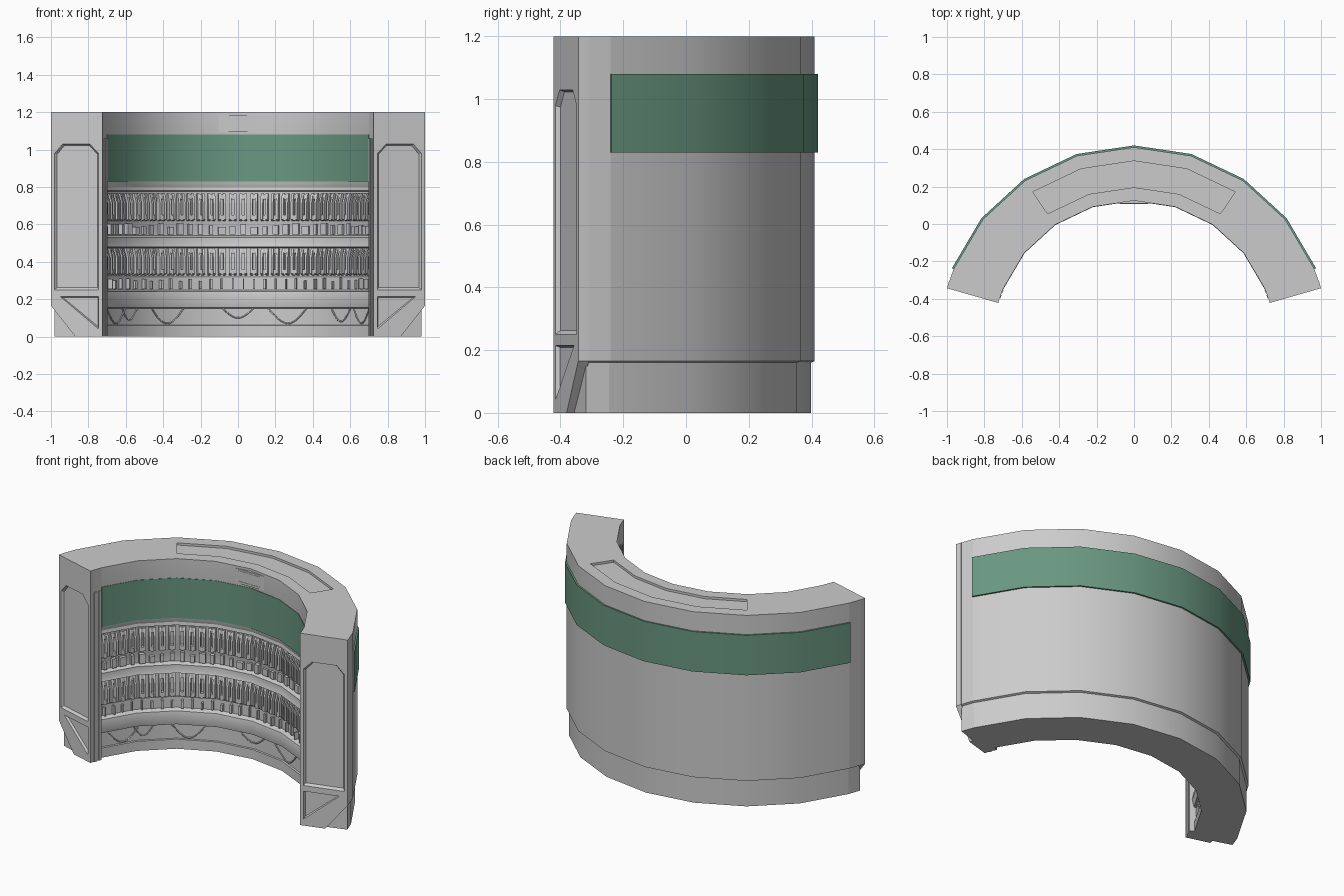
import bpy, bmesh, math, random
from mathutils import Vector

if "Cube" in bpy.data.objects:
    bpy.data.objects.remove(bpy.data.objects["Cube"])

random.seed(4)
CY = -0.63                    # centre of the arc in y
STEP, END = 17, 74            # facet angle, angle of the end faces
FACETS = [STEP * i for i in range(-4, 5)]


def pt(a, r, z):
    """Polar point; radius follows the flat facets of the wall."""
    if abs(a) < 68:
        half = STEP / 2
        r *= math.cos(math.radians(half)) / math.cos(math.radians(a % STEP - half))
    t = math.radians(a)
    return Vector((r * math.sin(t), CY + r * math.cos(t), z))


def loft(bm, rings):
    rings = [[bm.verts.new(p) for p in ring] for ring in rings]
    n = len(rings[0])
    for A, B in zip(rings, rings[1:]):
        for i in range(n):
            j = (i + 1) % n
            bm.faces.new((A[i], A[j], B[j], B[i]))
    bm.faces.new(rings[0][::-1])
    bm.faces.new(rings[-1])


def sweep(bm, profile, angles):
    loft(bm, [[pt(a, r, z) for r, z in profile] for a in angles])


def block(bm, a0, a1, r0, r1, z0, z1):
    sweep(bm, [(r0, z0), (r1, z0), (r1, z1), (r0, z1)], (a0, a1))


def finish(bm, name, color=None):
    bmesh.ops.recalc_face_normals(bm, faces=bm.faces[:])
    me = bpy.data.meshes.new(name)
    bm.to_mesh(me)
    bm.free()
    ob = bpy.data.objects.new(name, me)
    bpy.context.collection.objects.link(ob)
    if color:
        mat = bpy.data.materials.new(name)
        mat.diffuse_color = color
        mat.use_nodes = True
        mat.node_tree.nodes["Principled BSDF"].inputs["Base Color"].default_value = mat.diffuse_color
        me.materials.append(mat)
    return ob


def activate(ob):
    bpy.ops.object.select_all(action='DESELECT')
    ob.select_set(True)
    bpy.context.view_layer.objects.active = ob


def smooth(ob):
    activate(ob)
    bpy.ops.object.shade_smooth_by_angle(angle=math.radians(25))


def cut(ob, cutter):
    activate(ob)
    m = ob.modifiers.new("cut", 'BOOLEAN')
    m.operation, m.solver, m.object = 'DIFFERENCE', 'EXACT', cutter
    bpy.ops.object.modifier_apply(modifier=m.name)
    bpy.data.objects.remove(cutter)


# curved wall with stepped inner face
profile = [(1.04, 1.2), (1.04, .165), (1.028, .16), (1.028, 0), (.778, 0), (.778, .06),
           (.788, .062), (.788, .15), (.775, .155), (.765, .20), (.772, .24), (.80, .25),
           (.80, .315), (.795, .325), (.795, .475), (.765, .48), (.772, .5), (.772, .53),
           (.80, .54), (.80, .60), (.795, .615), (.795, .775), (.765, .78), (.768, .80),
           (.757, .83), (.755, 1.2)]
bm = bmesh.new()
sweep(bm, profile, FACETS)
wall = finish(bm, "curved_wall")

# shallow recess in the top
bm = bmesh.new()
sweep(bm, [(.826, 1.186), (.967, 1.186), (.967, 1.25), (.826, 1.25)], FACETS[2:7])
cut(wall, finish(bm, "top_recess_cutter"))
smooth(wall)

# green bands, inside and outside
GREEN = (.14, .31, .22, 1)
for name, r0, r1 in (("outer_band", 1.036, 1.05), ("inner_band", .753, .765)):
    bm = bmesh.new()
    sweep(bm, [(r0, .83), (r1, .83), (r1, 1.08), (r0, 1.08)], FACETS)
    smooth(finish(bm, name, GREEN))


# end pillars with panelled front plates
def plate_prism(bm, s, outline, t0, t1, inset=0):
    t = math.radians(END)
    us, zs = zip(*outline)
    cu, cz = sum(us) / len(us), sum(zs) / len(zs)
    ku, kz = 1 - 2 * inset / (max(us) - min(us)), 1 - 2 * inset / (max(zs) - min(zs))
    rings = []
    for d, a, b in ((t0, ku, kz), (t1, 1, 1)):
        ring = []
        for u, z in outline:
            u, z = cu + (u - cu) * a, cz + (z - cz) * b
            ring.append(Vector((s * (u * math.sin(t) + d * math.cos(t)),
                                CY + u * math.cos(t) - d * math.sin(t), z)))
        rings.append(ring)
    loft(bm, rings)


panel = [(.775, .25), (1.02, .25), (1.02, .98), (.975, 1.03), (.825, 1.03), (.775, .98)]
triangle = [(.775, .215), (.99, .215), (.775, .04)]
plate = [(.755, 0), (.905, 0), (1.04, .165), (1.04, 1.2), (.755, 1.2)]
for s, side in ((-1, "left"), (1, "right")):
    bm = bmesh.new()
    sweep(bm, [(1.04, 1.2), (1.04, .165), (1.028, .16), (1.028, 0), (.755, 0), (.755, 1.2)],
          (s * 68, s * 72.4))
    finish(bm, side + "_pillar")
    bm = bmesh.new()
    plate_prism(bm, s, plate, -.035, 0)
    front = finish(bm, side + "_front_plate")
    for outline in (panel, triangle):
        bm = bmesh.new()
        plate_prism(bm, s, outline, -.014, .0005, .01)
        cut(front, finish(bm, side + "_panel_cutter"))
    # slim rails on the pillar's inner side
    bm = bmesh.new()
    block(bm, s * 68.2, s * 69.6, .751, .76, 0, 1.06)
    block(bm, s * 70.6, s * 72, .751, .76, 0, 1.06)
    finish(bm, side + "_inner_rails")

# two tiers of slotted frames with small boxes below
N = 32
pitch = 135 / N
for tier, z0, wide in (("lower", .325, .5), ("upper", .615, 1.5)):
    frames, boxes = bmesh.new(), bmesh.new()
    side = [(.80, z0), (.766, z0 + .012), (.766, z0 + .10), (.782, z0 + .15), (.80, z0 + .15)]
    for i in range(N):
        a = -67.5 + pitch * (i + .5)
        for k in (-1, 1):
            lo, hi = sorted((a + k * .5, a + k * 1.45))
            sweep(frames, side, (lo, hi))
        block(frames, a - .6, a + .6, .770, .80, z0 + .005, z0 + .035)
        block(frames, a - .6, a + .6, .782, .80, z0 + .118, z0 + .148)
        w = random.uniform(.4, 1) * wide
        block(boxes, a - w, a + w, random.uniform(.772, .788), .81,
              z0 - .07, z0 - random.uniform(.01, .03))
    finish(frames, tier + "_slotted_frames")
    finish(boxes, tier + "_small_boxes")

# sagging cables along the foot of the wall
cables = bpy.data.curves.new("foot_cables", 'CURVE')
cables.dimensions = '3D'
cables.bevel_depth = .004
cables.bevel_resolution = 1
for a0, a1, sag in ((-64, -50, .08), (-52, -44, .06), (-36, -22, .08), (-6, 6, .05),
                    (12, 28, .08), (40, 50, .07), (52, 64, .08)):
    sp = cables.splines.new('POLY')
    sp.points.add(12)
    for i in range(13):
        f = i / 12
        sp.points[i].co = (*pt(a0 + (a1 - a0) * f, .786, .15 - sag * math.sin(math.pi * f)), 1)
bpy.context.collection.objects.link(bpy.data.objects.new("foot_cables", cables))

# flat plate with two strips above the inner band
for name, w, y, z0, z1 in (("header_plate", .13, .110, 1.095, 1.185),
                           ("header_strip_low", .075, .108, 1.107, 1.11),
                           ("header_strip_high", .075, .108, 1.172, 1.175)):
    bm = bmesh.new()
    loft(bm, [[Vector((x, yy, z)) for x, z in ((-w, z0), (w, z0), (w, z1), (-w, z1))]
              for yy in (y, .14)])
    finish(bm, name)
